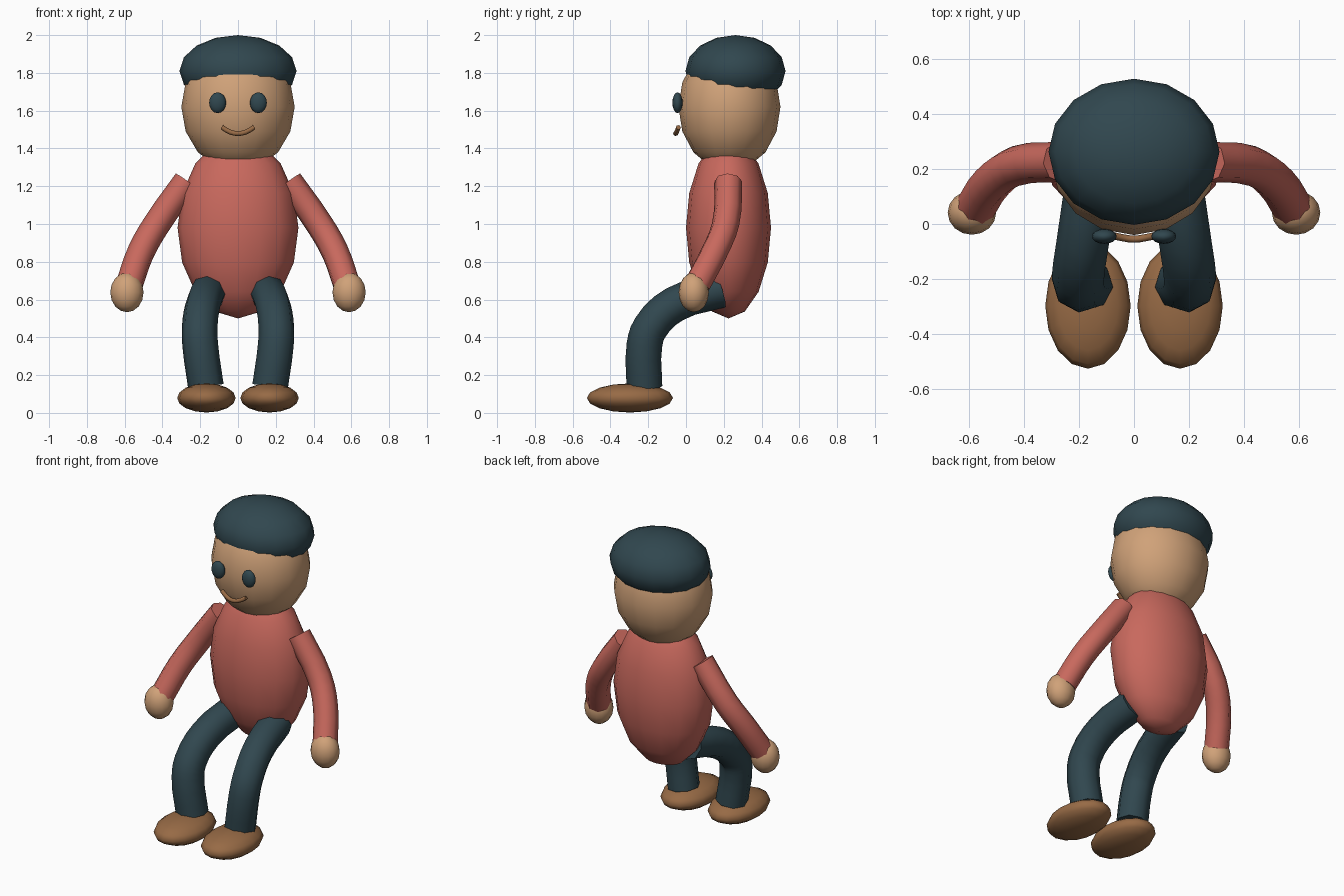
import bpy, bmesh, math
from mathutils import Matrix, Vector

if "Cube" in bpy.data.objects:
    bpy.data.objects.remove(bpy.data.objects["Cube"])


def material(name, rgb):
    m = bpy.data.materials.new(name)
    m.diffuse_color = (*rgb, 1)
    m.use_nodes = True
    m.node_tree.nodes["Principled BSDF"].inputs["Base Color"].default_value = m.diffuse_color
    return m


TEAL = material("dark teal", (0.030, 0.063, 0.078))
RED = material("soft red", (0.58, 0.14, 0.11))
SKIN = material("skin tan", (0.63, 0.36, 0.19))
BROWN = material("shoe brown", (0.31, 0.145, 0.06))


def ellipsoid(name, center, radii, mat):
    bm = bmesh.new()
    bmesh.ops.create_uvsphere(bm, u_segments=16, v_segments=8, radius=1,
                              matrix=Matrix.Translation(center) @ Matrix.Diagonal((*radii, 1)))
    for f in bm.faces:
        f.smooth = True
    me = bpy.data.meshes.new(name)
    bm.to_mesh(me)
    bm.free()
    me.materials.append(mat)
    ob = bpy.data.objects.new(name, me)
    bpy.context.collection.objects.link(ob)
    return ob


def tube(name, points, radius, mat, steps=3):
    # Eight-sided capped tube along a smooth path
    cu = bpy.data.curves.new(name, 'CURVE')
    cu.dimensions = '3D'
    cu.bevel_depth = radius
    cu.bevel_resolution = 2
    cu.use_fill_caps = True
    cu.resolution_u = steps
    sp = cu.splines.new('BEZIER')
    sp.bezier_points.add(len(points) - 1)
    for bp, p in zip(sp.bezier_points, points):
        bp.co = p
        bp.handle_left_type = bp.handle_right_type = 'AUTO'
    cu.materials.append(mat)
    ob = bpy.data.objects.new(name, cu)
    bpy.context.collection.objects.link(ob)
    bpy.ops.object.select_all(action='DESELECT')
    ob.select_set(True)
    bpy.context.view_layer.objects.active = ob
    bpy.ops.object.convert(target='MESH')
    bpy.ops.object.shade_smooth_by_angle(angle=math.radians(60))
    return ob


# Torso, head and cap
ellipsoid("torso", (0, 0.225, 0.98), (0.32, 0.225, 0.48), RED)
ellipsoid("head", (0, 0.23, 1.62), (0.30, 0.27, 0.34), SKIN)
ellipsoid("cap", (0, 0.262, 1.81), (0.31, 0.265, 0.19), TEAL)

# Smile
tube("mouth", [(-0.085, -0.04, 1.512), (-0.04, -0.05, 1.486), (0, -0.055, 1.479),
               (0.04, -0.05, 1.486), (0.085, -0.04, 1.512)], 0.013, BROWN, 2)

# Mirrored pairs
for side, s in (("left", 1), ("right", -1)):
    ellipsoid(side + "_eye", (s * 0.108, -0.045, 1.642), (0.045, 0.027, 0.055), TEAL)
    arm = [(0.27, 0.225, 1.225), (0.43, 0.21, 1.0), (0.515, 0.15, 0.85), (0.575, 0.06, 0.68)]
    tube(side + "_arm", [(s * x, y, z) for x, y, z in arm], 0.073, RED)
    ellipsoid(side + "_hand", (s * 0.588, 0.041, 0.638), (0.088, 0.08, 0.105), SKIN)
    leg = [(0.15, 0.18, 0.65), (0.185, -0.06, 0.575), (0.203, -0.19, 0.45),
           (0.2, -0.22, 0.36), (0.17, -0.22, 0.14)]
    tube(side + "_leg", [(s * x, y, z) for x, y, z in leg], 0.095, TEAL)
    ellipsoid(side + "_shoe", (s * 0.167, -0.297, 0.079), (0.155, 0.228, 0.077), BROWN)
